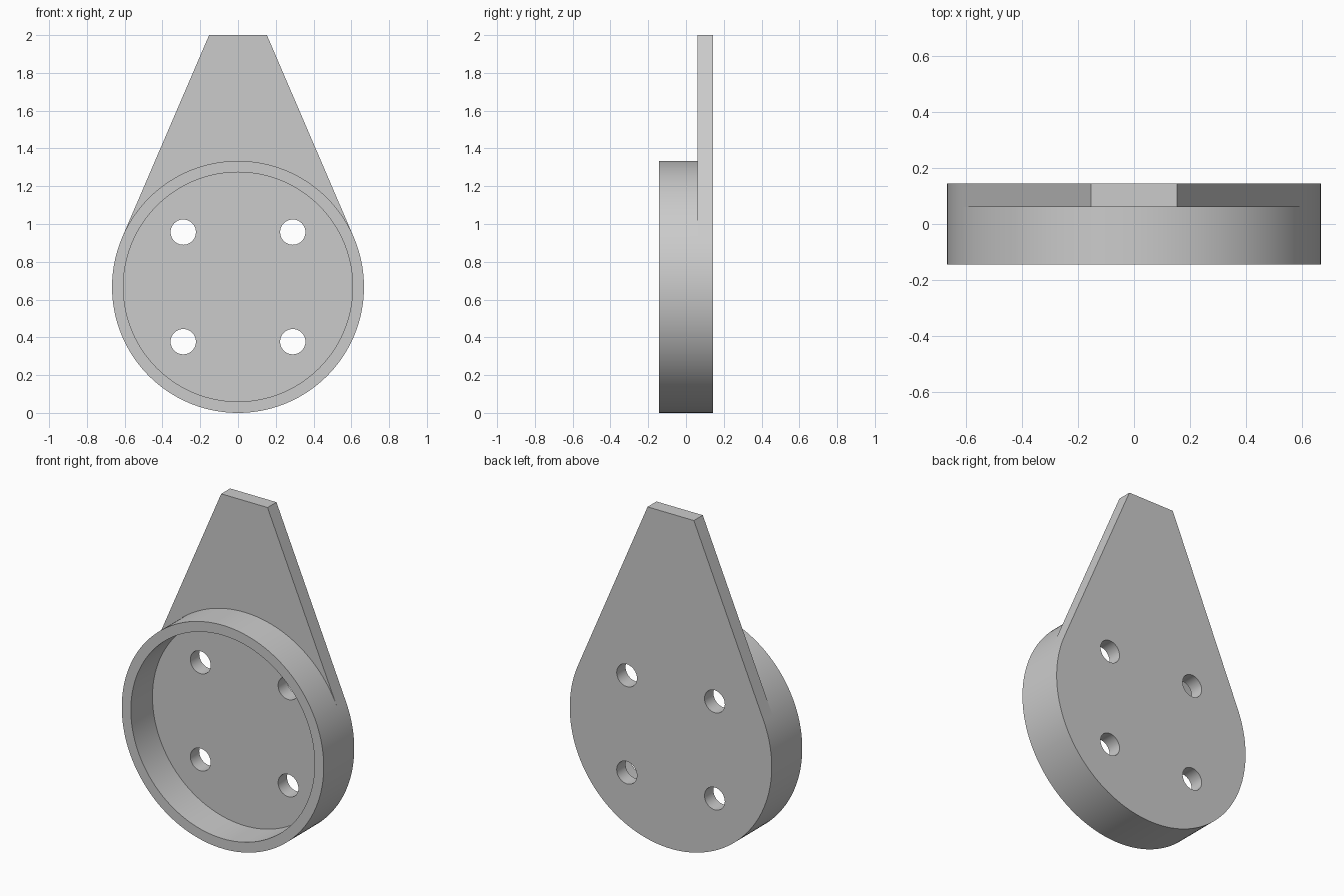
import bpy, bmesh
from math import sin, cos, pi, atan2, acos, hypot, radians

if "Cube" in bpy.data.objects:
    bpy.data.objects.remove(bpy.data.objects["Cube"])

R, CZ = 0.667, 0.667              # cup radius and centre height
R_IN, R_HOLE, OFF = 0.607, 0.067, 0.29
FRONT, MID, BACK = -0.144, 0.06, 0.144
TIP_X, TIP_Z = 0.153, 2.0

bm = bmesh.new()


def arc(r, y, a0, a1, n, cx=0.0, cz=CZ):
    """n vertices from angle a0 towards a1 (a1 excluded)."""
    return [bm.verts.new((cx + r * cos(a0 + (a1 - a0) * i / n), y,
                          cz + r * sin(a0 + (a1 - a0) * i / n))) for i in range(n)]


def bridge(a, b):
    for i in range(len(a)):
        j = (i + 1) % len(a)
        bm.faces.new((a[i], a[j], b[j], b[i]))


def fill(loops):
    edges = [bm.edges.get((l[i - 1], l[i])) for l in loops for i in range(len(l))]
    bmesh.ops.triangle_fill(bm, use_beauty=True, edges=edges, normal=(0, -1, 0))


# Angle where the straight tab edge is tangent to the round cup
t = atan2(TIP_Z - CZ, TIP_X) - acos(R / hypot(TIP_X, TIP_Z - CZ))
UP, LOW = 60, 100


def outer(y):
    return arc(R, y, t, pi - t, UP), arc(R, y, pi - t, 2 * pi + t, LOW)


def tip(y):
    return [bm.verts.new((x, y, TIP_Z)) for x in (TIP_X, -TIP_X)]


# Cup rim and outer wall
f_up, f_low = outer(FRONT)
m_up, m_low = outer(MID)
in_front = arc(R_IN, FRONT, 0, 2 * pi, UP + LOW)
in_floor = arc(R_IN, MID, 0, 2 * pi, UP + LOW)
for v, w, o in zip(in_front, in_floor, f_up + f_low):
    s = R_IN / R
    v.co.x = w.co.x = o.co.x * s
    v.co.z = w.co.z = CZ + (o.co.z - CZ) * s
bridge(f_up + f_low, m_up + m_low)
bridge(f_up + f_low, in_front)
bridge(in_front, in_floor)

# Tapered tab and back plate edge
m_tip, b_tip = tip(MID), tip(BACK)
b_low = arc(R, BACK, pi - t, 2 * pi + t, LOW)
b_right = bm.verts.new((m_up[0].co.x, BACK, m_up[0].co.z))
mid_outline = m_low + [m_up[0]] + m_tip
back_outline = b_low + [b_right] + b_tip
bridge(mid_outline, back_outline)
bm.faces.new(m_up + [m_low[0], m_tip[1], m_tip[0]])

# Four bolt holes through the plate
floor_loops, back_loops = [in_floor], [back_outline]
for sx in (-1, 1):
    for sz in (-1, 1):
        a, b = (arc(R_HOLE, y, 0, 2 * pi, 40, sx * OFF, CZ + sz * OFF) for y in (MID, BACK))
        bridge(a, b)
        floor_loops.append(a)
        back_loops.append(b)
fill(floor_loops)
fill(back_loops)

bmesh.ops.recalc_face_normals(bm, faces=bm.faces[:])
mesh = bpy.data.meshes.new("cup_bracket")
bm.to_mesh(mesh)
bm.free()
obj = bpy.data.objects.new("cup_bracket", mesh)
bpy.context.collection.objects.link(obj)
bpy.context.view_layer.objects.active = obj
obj.select_set(True)
bpy.ops.object.shade_smooth_by_angle(angle=radians(30))
